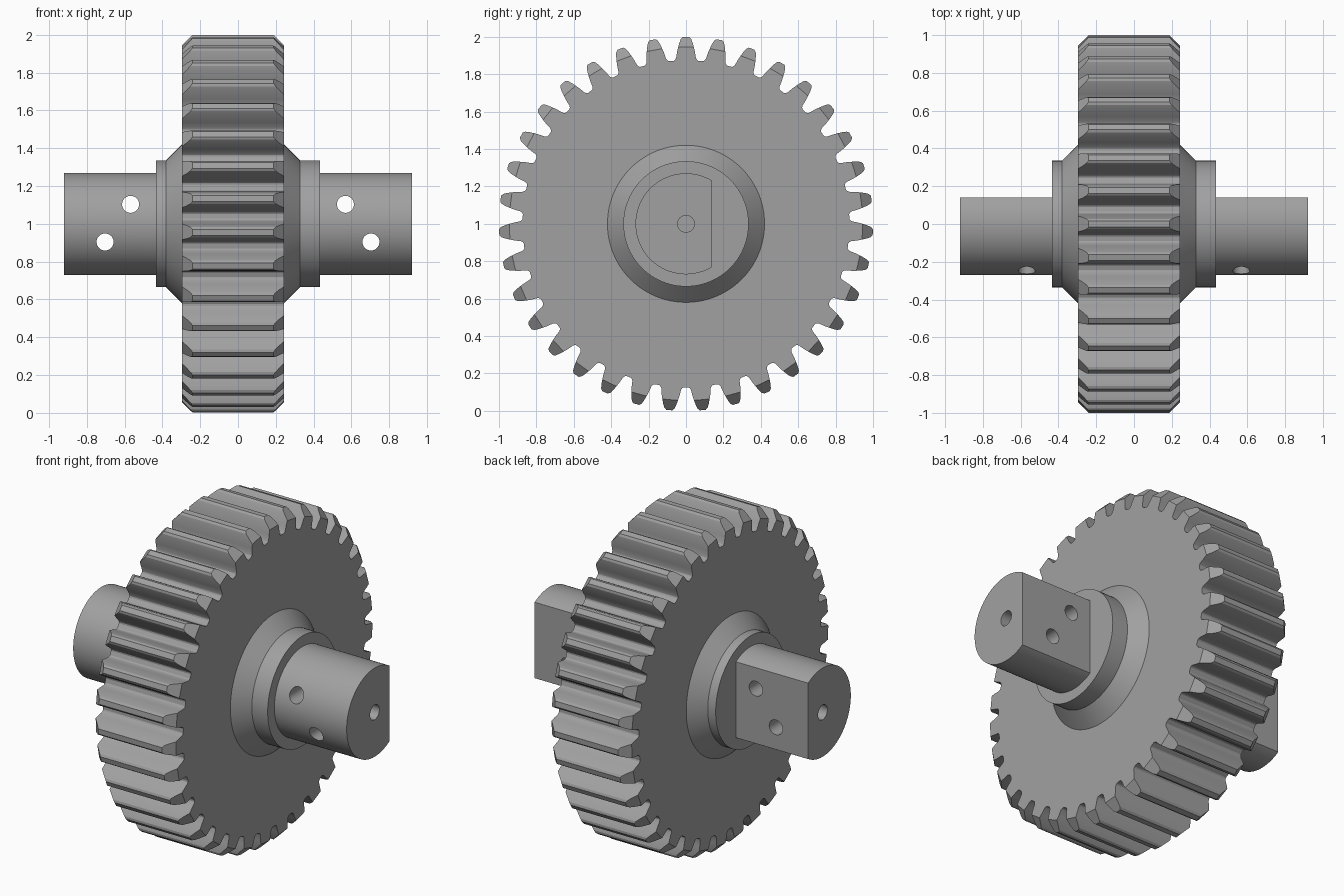
import bpy, bmesh, math
from mathutils import Matrix, Vector

if "Cube" in bpy.data.objects:
    bpy.data.objects.remove(bpy.data.objects["Cube"])

TEETH = 35
X0, X1 = -0.296, 0.243        # gear side faces
CHAMFER_R = 0.945             # tip chamfer starts here on the side faces
HUB = 0.434                   # hub end faces
FLAT_Y = 0.14                 # flat on the back of each shaft end

steel = bpy.data.materials.new("steel grey")
steel.diffuse_color = (0.355, 0.355, 0.355, 1)
steel.use_nodes = True
steel.node_tree.nodes["Principled BSDF"].inputs["Base Color"].default_value = steel.diffuse_color


def finish(bm, name):
    bmesh.ops.recalc_face_normals(bm, faces=bm.faces)
    mesh = bpy.data.meshes.new(name)
    bm.to_mesh(mesh)
    bm.free()
    mesh.materials.append(steel)
    obj = bpy.data.objects.new(name, mesh)
    bpy.context.collection.objects.link(obj)
    return obj


def toothed_wheel():
    # half tooth: radius, half width
    half = [(0.874, 0.066), (0.878, 0.059), (0.888, 0.053), (0.92, 0.048),
            (CHAMFER_R, 0.042), (0.97, 0.035), (0.99, 0.027), (1.0, 0.016)]
    tooth = [(r, -w) for r, w in half] + [(r, w) for r, w in reversed(half)]
    bm = bmesh.new()
    left, right, chamfers, cap = [], [], [], []
    for t in range(TEETH):
        a = math.tau * t / TEETH
        base = len(left)
        for i, (r, w) in enumerate(tooth):
            ang = a + w / r
            y, z = r * math.sin(ang), 1 + r * math.cos(ang)
            inset = max(0, r - CHAMFER_R)
            left.append(bm.verts.new((X0 + inset, y, z)))
            right.append(bm.verts.new((X1 - inset, y, z)))
            if r <= CHAMFER_R:
                cap.append(base + i)
        chamfers.append([base + i for i, p in enumerate(tooth) if p[0] >= CHAMFER_R])
    n = len(left)
    for i in range(n):
        j = (i + 1) % n
        bm.faces.new((left[i], left[j], right[j], right[i]))
    for ring in (left, right):
        bm.faces.new([ring[i] for i in cap])
        for c in chamfers:
            bm.faces.new([ring[i] for i in c])
    return finish(bm, "gear_shaft")


def lathe(profile, name, steps=96):
    # profile (x, radius) revolved around the x axis
    bm = bmesh.new()
    verts = [bm.verts.new((x, 0, r)) for x, r in profile]
    edges = [bm.edges.new(p) for p in zip(verts, verts[1:])]
    bmesh.ops.spin(bm, geom=verts + edges, cent=(0, 0, 0), axis=(1, 0, 0),
                   angle=math.tau, steps=steps, use_duplicate=False)
    bmesh.ops.remove_doubles(bm, verts=bm.verts, dist=1e-5)
    bmesh.ops.translate(bm, verts=bm.verts, vec=(0, 0, 1))
    return finish(bm, name)


def drill(center, axis, depth, name, r=0.045):
    bm = bmesh.new()
    rot = Vector((0, 0, 1)).rotation_difference(Vector(axis)).to_matrix().to_4x4()
    bmesh.ops.create_cone(bm, cap_ends=True, segments=32, radius1=r, radius2=r,
                          depth=depth, matrix=Matrix.Translation(center) @ rot)
    return finish(bm, name)


def box(lo, hi, name):
    bm = bmesh.new()
    bmesh.ops.create_cube(bm, size=1)
    for v in bm.verts:
        v.co = [l if c < 0 else h for c, l, h in zip(v.co, lo, hi)]
    return finish(bm, name)


def combine(obj, tool, operation):
    mod = obj.modifiers.new(operation, 'BOOLEAN')
    mod.operation, mod.solver, mod.object = operation, 'EXACT', tool
    bpy.context.view_layer.objects.active = obj
    bpy.ops.object.modifier_apply(modifier=mod.name)
    bpy.data.objects.remove(tool)


# Shaft with stepped, coned hub
e = 0.05
shaft = lathe([(-0.92, 0), (-0.92, 0.27), (-HUB, 0.27), (-HUB, 0.335), (-0.381, 0.335),
               (X0 + e, 0.42 + e), (X1 - e, 0.42 + e),
               (0.328, 0.335), (HUB, 0.335), (HUB, 0.27), (0.92, 0.27), (0.92, 0)],
              "shaft")

# Flats, cross holes and centre holes at both ends
for s in (-1, 1):
    xs = sorted((s * HUB, s * 1.1))
    combine(shaft, box((xs[0], FLAT_Y, 0.5), (xs[1], 0.5, 1.5), "flat_cutter"), 'DIFFERENCE')
    for x, z in ((0.568, 1.103), (0.703, 0.904)):
        combine(shaft, drill((s * x, 0, z), (0, 1, 0), 1, "cross_drill"), 'DIFFERENCE')
    combine(shaft, drill((s * 0.92, 0, 1), (1, 0, 0), 0.4, "centre_drill"), 'DIFFERENCE')

# Toothed wheel joined to the shaft
gear = toothed_wheel()
combine(gear, shaft, 'UNION')

bpy.ops.object.select_all(action='DESELECT')
gear.select_set(True)
bpy.context.view_layer.objects.active = gear
bpy.ops.object.shade_smooth_by_angle(angle=math.radians(25))
